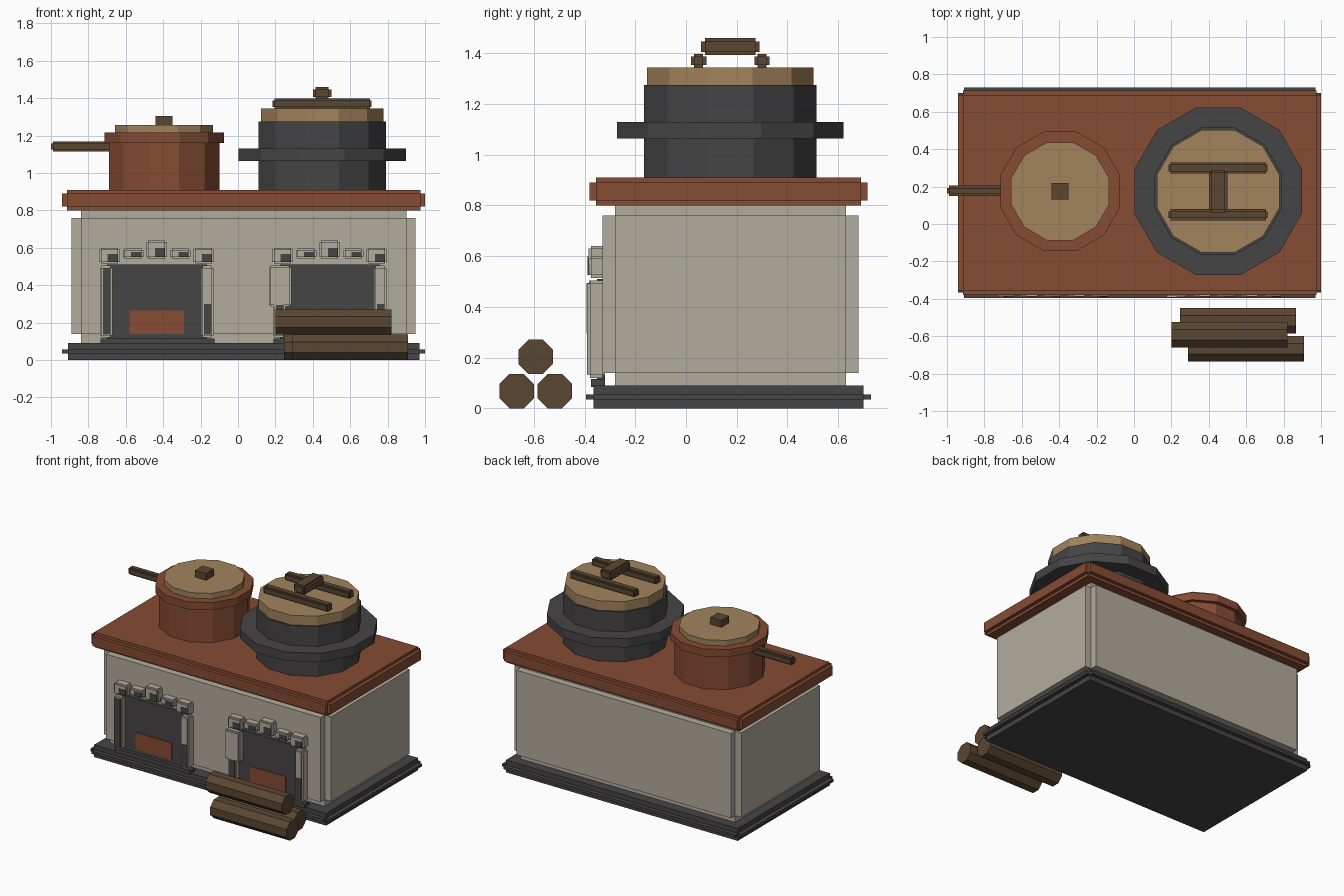
import bpy, bmesh, math
from mathutils import Matrix, Vector

cube = bpy.data.objects.get("Cube")
if cube:
    bpy.data.objects.remove(cube, do_unlink=True)


def material(name, rgb):
    m = bpy.data.materials.new(name)
    m.use_nodes = True
    m.diffuse_color = (*rgb, 1)
    bsdf = next(n for n in m.node_tree.nodes if n.type == 'BSDF_PRINCIPLED')
    bsdf.inputs["Base Color"].default_value = (*rgb, 1)
    bsdf.inputs["Roughness"].default_value = 0.9
    return m


PLASTER = material("plaster", (0.445, 0.413, 0.337))
CLAY = material("red clay", (0.238, 0.072, 0.034))
TAN = material("pale wood", (0.361, 0.227, 0.107))
IRON = material("dark iron", (0.061, 0.058, 0.058))
WOOD = material("dark wood", (0.102, 0.061, 0.032))


def finish(name, bm, mat):
    mesh = bpy.data.meshes.new(name)
    bm.to_mesh(mesh)
    bm.free()
    mesh.materials.append(mat)
    ob = bpy.data.objects.new(name, mesh)
    bpy.context.collection.objects.link(ob)
    return ob


def add_box(bm, lo, hi):
    lo, hi = Vector(lo), Vector(hi)
    m = Matrix.Translation((lo + hi) / 2) @ Matrix.Diagonal((*(hi - lo), 1))
    bmesh.ops.create_cube(bm, size=1, matrix=m)


def box(name, x, y, z, mat):
    bm = bmesh.new()
    add_box(bm, *zip(x, y, z))
    return finish(name, bm, mat)


def stepped_box(name, x, y, z, step, mat):
    """Three crossing boxes, each full size along one axis pair, giving stepped edges."""
    bm = bmesh.new()
    lo, hi = Vector((x[0], y[0], z[0])), Vector((x[1], y[1], z[1]))
    for full in range(3):
        inset = Vector([0 if i == full else step[i] for i in range(3)])
        add_box(bm, lo + inset, hi - inset)
    return finish(name, bm, mat)


def drum(name, x, y, half, z0, z1, mat, sides=12):
    """Upright faceted cylinder whose flats face the axes."""
    bm = bmesh.new()
    r = half / math.cos(math.pi / sides)
    m = Matrix.Translation((x, y, (z0 + z1) / 2)) @ Matrix.Rotation(math.pi / sides, 4, 'Z')
    bmesh.ops.create_cone(bm, cap_ends=True, segments=sides, radius1=r, radius2=r,
                          depth=z1 - z0, matrix=m)
    return finish(name, bm, mat)


def log(name, x0, x1, y, z, half):
    bm = bmesh.new()
    r = half / math.cos(math.pi / 8)
    m = (Matrix.Translation(((x0 + x1) / 2, y, z)) @ Matrix.Rotation(math.pi / 2, 4, 'Y')
         @ Matrix.Rotation(math.pi / 8, 4, 'Z'))
    bmesh.ops.create_cone(bm, cap_ends=True, segments=8, radius1=r, radius2=r,
                          depth=x1 - x0, matrix=m)
    return finish(name, bm, WOOD)


# Stove: plinth, plastered body and clay worktop
stepped_box("plinth", (-0.94, 1.0), (-0.395, 0.73), (0, 0.09), (0.03, 0.03, 0.035), IRON)
stepped_box("stove_body", (-0.89, 0.95), (-0.33, 0.68), (0.09, 0.81), (0.05, 0.05, 0.05), PLASTER)
stepped_box("worktop", (-0.94, 1.0), (-0.38, 0.715), (0.80, 0.91), (0.025, 0.025, 0.02), CLAY)

# Saucepan with lid, knob and handle
PX, PY = -0.395, 0.175
drum("saucepan_body", PX, PY, 0.295, 0.90, 1.17, CLAY)
drum("saucepan_rim", PX, PY, 0.32, 1.16, 1.215, CLAY)
drum("saucepan_lid", PX, PY, 0.262, 1.20, 1.255, TAN)
box("saucepan_knob", (PX - 0.045, PX + 0.045), (PY - 0.045, PY + 0.045), (1.25, 1.305), WOOD)
stepped_box("saucepan_handle", (-1.0, -0.66), (0.15, 0.205), (1.115, 1.168), (0.01, 0.012, 0.01), WOOD)

# Cauldron with wide flange and wooden lid
CX, CY = 0.45, 0.175
drum("cauldron_body", CX, CY, 0.34, 0.90, 1.275, IRON)
drum("cauldron_flange", CX, CY, 0.447, 1.065, 1.13, IRON)
drum("cauldron_lid", CX, CY, 0.328, 1.26, 1.345, TAN)
for side, label in ((-1, "front"), (1, "back")):
    y = CY + side * 0.125
    stepped_box("lid_bar_" + label, (CX - 0.265, CX + 0.265), (y - 0.03, y + 0.03),
                (1.343, 1.397), (0.01, 0.012, 0.01), WOOD)
stepped_box("lid_grip", (CX - 0.05, CX + 0.05), (CY - 0.115, CY + 0.115),
            (1.393, 1.46), (0.015, 0.015, 0.013), WOOD)

# Fire doors: iron panel, clay hatch, patchy posts, stone arch
for label, dx in (("right", -0.435), ("left", 0.49)):
    box(label + "_fire_panel", (dx - 0.265, dx + 0.27), (-0.35, -0.32), (0.11, 0.51), IRON)
    box(label + "_fire_hatch", (dx - 0.145, dx + 0.145), (-0.356, -0.345), (0.14, 0.265), CLAY)
    box(label + "_threshold", (dx - 0.30, dx + 0.31), (-0.375, -0.32), (0.085, 0.115), IRON)
    for i, s in enumerate((-1, 1)):
        px = dx + s * 0.27
        stepped_box(f"{label}_post_{i}", (px - 0.034, px + 0.034), (-0.388, -0.32),
                    (0.12, 0.505), (0.01, 0.01, 0.012), PLASTER)
        top = 0.49 if s < 0 else 0.30
        box(f"{label}_post_soot_{i}", (px - 0.018, px + 0.024), (-0.391, -0.384), (0.135, top), IRON)
    # arch stones rise toward the middle keystone
    for k in range(-2, 3):
        sx = dx + k * 0.126
        z0, z1 = {0: (0.54, 0.64), 1: (0.54, 0.595), 2: (0.515, 0.60)}[abs(k)]
        stepped_box(f"{label}_arch_stone_{k + 2}", (sx - 0.055, sx + 0.055), (-0.385, -0.32),
                    (z0, z1), (0.01, 0.01, 0.01), PLASTER)
        box(f"{label}_arch_soot_{k + 2}", (sx - 0.01, sx + 0.045), (-0.388, -0.381),
            (z0 + 0.01, (z0 + z1) / 2 + 0.01), IRON)
stepped_box("left_door_pier", (0.165, 0.285), (-0.392, -0.32), (0.285, 0.505), (0.01, 0.01, 0.01), PLASTER)

# Stacked firewood
log("firewood_front", 0.29, 0.91, -0.668, 0.068, 0.068)
log("firewood_back", 0.245, 0.865, -0.517, 0.068, 0.068)
log("firewood_top", 0.20, 0.82, -0.593, 0.203, 0.068)
